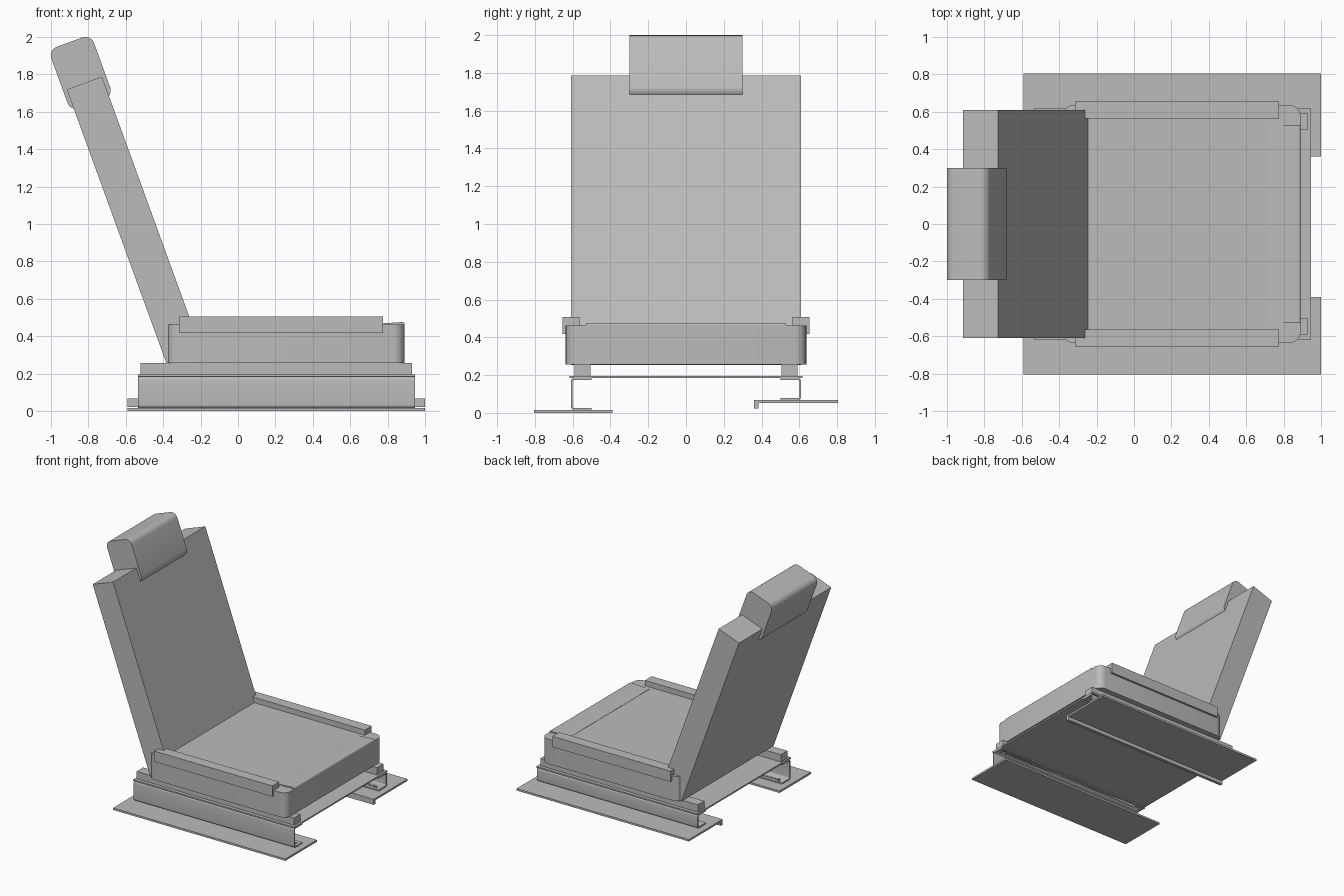
import bpy, bmesh, math
from mathutils import Vector, Matrix

if "Cube" in bpy.data.objects:
    bpy.data.objects.remove(bpy.data.objects["Cube"])

grey = bpy.data.materials.new("plain grey")
grey.use_nodes = True
grey.diffuse_color = (0.5, 0.5, 0.5, 1)
grey.node_tree.nodes["Principled BSDF"].inputs["Base Color"].default_value = (0.5, 0.5, 0.5, 1)


def rounded(points, steps=6):
    """Turn (a, b, radius) corners into an outline with arcs."""
    out = []
    for i, (a, b, r) in enumerate(points):
        p = Vector((a, b))
        if r == 0:
            out.append(p)
            continue
        to_prev = (Vector(points[i - 1][:2]) - p).normalized()
        to_next = (Vector(points[(i + 1) % len(points)][:2]) - p).normalized()
        half = to_prev.angle(to_next) / 2
        centre = p + (to_prev + to_next).normalized() * r / math.sin(half)
        start = p + to_prev * r / math.tan(half) - centre
        end = p + to_next * r / math.tan(half) - centre
        sweep = start.angle(end)
        for s in range(steps + 1):
            t = s / steps
            out.append(centre + (start * math.sin((1 - t) * sweep)
                                 + end * math.sin(t * sweep)) / math.sin(sweep))
    return out


PLACE = {"x": lambda a, b, d: (d, a, b),
         "y": lambda a, b, d: (a, d, b),
         "z": lambda a, b, d: (a, b, d)}


def prism(name, points, axis, lo, hi, tilt=0):
    """Extrude an outline along an axis; tilt leans it about y."""
    bm = bmesh.new()
    outline = rounded(points)
    face = bm.faces.new([bm.verts.new(PLACE[axis](p.x, p.y, lo)) for p in outline])
    moved = bmesh.ops.extrude_face_region(bm, geom=[face])["geom"]
    bmesh.ops.translate(bm, verts=[v for v in moved if isinstance(v, bmesh.types.BMVert)],
                        vec=PLACE[axis](0, 0, hi - lo))
    bmesh.ops.recalc_face_normals(bm, faces=bm.faces)
    bm.transform(Matrix.Rotation(-math.radians(tilt), 4, "Y"))
    mesh = bpy.data.meshes.new(name)
    bm.to_mesh(mesh)
    bm.free()
    mesh.materials.append(grey)
    obj = bpy.data.objects.new(name, mesh)
    bpy.context.collection.objects.link(obj)
    bpy.ops.object.select_all(action="DESELECT")
    obj.select_set(True)
    bpy.context.view_layer.objects.active = obj
    bpy.ops.object.shade_smooth_by_angle(angle=math.radians(30))
    return obj


def rect(a0, a1, b0, b1, r=0):
    return [(a0, b0, r), (a1, b0, r), (a1, b1, r), (a0, b1, r)]


def box(name, x, y, z):
    return prism(name, rect(*x, *y), "z", *z)


# Floor plates; the left one sits higher with a lip along its inner edge
PLATE_X = (-0.59, 1.0)
box("right_floor_plate", PLATE_X, (-0.805, -0.39), (0, 0.016))
prism("left_floor_plate",
      [(0.36, 0.022, 0), (0.385, 0.022, 0), (0.385, 0.052, 0),
       (0.805, 0.052, 0), (0.805, 0.068, 0), (0.36, 0.068, 0)], "x", *PLATE_X)

# Seat pan between brackets and rails
RUN = (-0.535, 0.947)
box("seat_pan", RUN, (-0.617, 0.617), (0.184, 0.196))

for side, s, foot in (("right", -1, 0.016), ("left", 1, 0.068)):
    # Folded channel bracket opening inwards
    top, t = 0.184, 0.01
    outer, inner = 0.61, 0.5
    bracket = prism(side + "_channel_bracket",
                    [(s * inner, foot, 0), (s * outer, foot, 0.018),
                     (s * outer, top, 0.018), (s * inner, top, 0),
                     (s * inner, top - t, 0), (s * (outer - t), top - t, 0.008),
                     (s * (outer - t), foot + t, 0.008), (s * inner, foot + t, 0)],
                    "x", *RUN)
    # Bolt holes near both ends of the flanges
    for end, x in (("rear", -0.47), ("front", 0.89)):
        cutter = prism(f"{side}_{end}_hole_cutter",
                       rect(x - 0.013, x + 0.013, s * 0.54 - 0.013, s * 0.54 + 0.013, 0.0129),
                       "z", foot - 0.01, top + 0.01)
        cutter.hide_render = True
        cutter.hide_set(True)
        hole = bracket.modifiers.new(end + "_hole", "BOOLEAN")
        hole.operation = "DIFFERENCE"
        hole.object = cutter
    # Slide rail and side bolster
    box(side + "_slide_rail", (-0.522, 0.93), sorted((s * 0.505, s * 0.59)), (0.196, 0.257))
    box(side + "_bolster", (-0.315, 0.775), sorted((s * 0.565, s * 0.655)), (0.418, 0.507))

# Cushion with rounded upright corners and a thigh support on top
prism("seat_cushion", rect(-0.38, 0.89, -0.637, 0.637, 0.06), "z", 0.257, 0.463)
prism("thigh_support",
      [(0.71, 0.45, 0), (0.89, 0.45, 0), (0.89, 0.477, 0.012), (0.71, 0.465, 0)],
      "y", -0.53, 0.53)

# Leaning backrest and rounded headrest
LEAN = 20
prism("backrest", rect(-0.272, -0.072, 0.37, 1.928), "y", -0.608, 0.608, LEAN)
prism("headrest", rect(-0.293, -0.05, 1.81, 2.161, 0.05), "y", -0.3, 0.3, LEAN)
